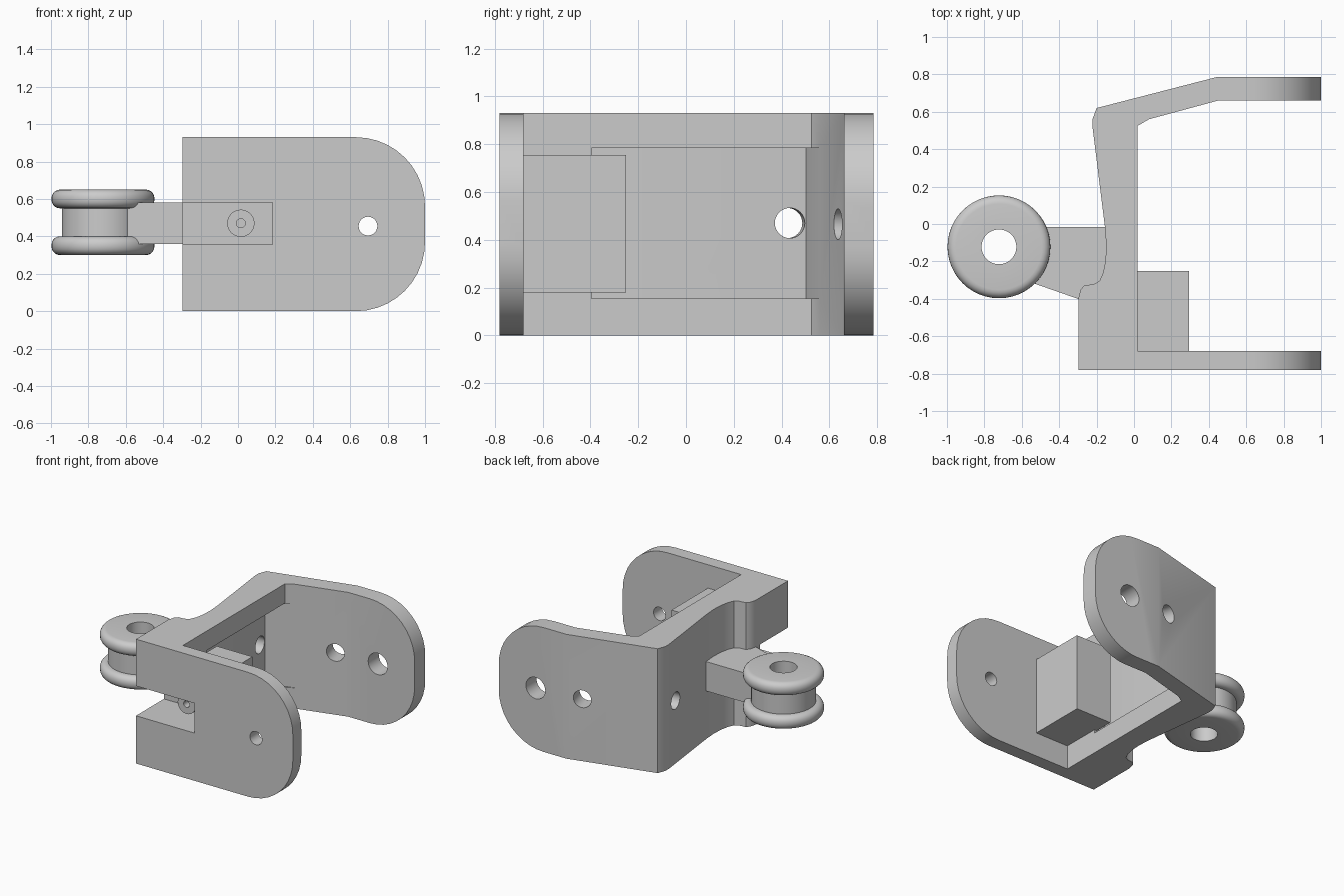
import bpy, bmesh, math
from mathutils import Matrix, Vector

if "Cube" in bpy.data.objects:
    bpy.data.objects.remove(bpy.data.objects["Cube"])


def obj_from_bm(name, bm):
    bmesh.ops.recalc_face_normals(bm, faces=bm.faces)
    me = bpy.data.meshes.new(name)
    bm.to_mesh(me)
    bm.free()
    ob = bpy.data.objects.new(name, me)
    bpy.context.collection.objects.link(ob)
    return ob


def prism(name, pts, lo, hi, axis='z'):
    """Extrude a polygon: (x, y) along z, or (x, z) along y."""
    bm = bmesh.new()
    put = (lambda p, h: (p[0], p[1], h)) if axis == 'z' else (lambda p, h: (p[0], h, p[1]))
    face = bm.faces.new([bm.verts.new(put(p, lo)) for p in pts])
    ext = bmesh.ops.extrude_face_region(bm, geom=[face])
    shift = Vector((0, 0, hi - lo)) if axis == 'z' else Vector((0, hi - lo, 0))
    bmesh.ops.translate(bm, vec=shift, verts=[v for v in ext['geom'] if isinstance(v, bmesh.types.BMVert)])
    return obj_from_bm(name, bm)


def rect(x0, x1, y0, y1):
    return [(x0, y0), (x1, y0), (x1, y1), (x0, y1)]


def rod(name, centre, direction, r, length):
    bm = bmesh.new()
    rot = Vector(direction).to_track_quat('Z', 'Y').to_matrix().to_4x4()
    bmesh.ops.create_cone(bm, cap_ends=True, segments=32, radius1=r, radius2=r, depth=length,
                          matrix=Matrix.Translation(centre) @ rot)
    return obj_from_bm(name, bm)


def boolean(target, other, op):
    mod = target.modifiers.new(op, 'BOOLEAN')
    mod.operation, mod.object, mod.solver = op, other, 'EXACT'
    bpy.context.view_layer.objects.active = target
    bpy.ops.object.modifier_apply(modifier=mod.name)
    bpy.data.objects.remove(other)


def smooth(ob, angle=30):
    bpy.ops.object.select_all(action='DESELECT')
    ob.select_set(True)
    bpy.context.view_layer.objects.active = ob
    bpy.ops.object.shade_smooth_by_angle(angle=math.radians(angle))


# Bracket: U-shaped plan extruded upward
H = 0.93
plan = [(1, -0.78), (1, -0.68), (0.02, -0.68), (0.02, 0.525), (0.08, 0.56), (0.45, 0.66), (1, 0.66),
        (1, 0.785), (0.44, 0.785), (-0.2, 0.62), (-0.222, 0.56), (-0.222, 0.52), (-0.155, -0.02),
        (-0.148, -0.12), (-0.153, -0.2), (-0.165, -0.26), (-0.185, -0.305), (-0.215, -0.322),
        (-0.265, -0.328), (-0.285, -0.35), (-0.298, -0.4), (-0.298, -0.78)]
bracket = prism('bracket', plan, 0, H)

# Rounded arm ends
r = 0.37
side = [(-0.5, 0)]
for zc, start in ((r, -90), (H - r, 0)):
    side += [(1 - r + r * math.cos(math.radians(start + i * 9)),
              zc + r * math.sin(math.radians(start + i * 9))) for i in range(11)]
side.append((-0.5, H))
boolean(bracket, prism('end_shape', side, -1, 1, 'y'), 'INTERSECT')

# Pocket inside the back web, then the inner block in front of it
pocket = [(0.08, 0.56), (-0.13, 0.503), (-0.07, -0.1), (-0.07, -0.395), (0.08, -0.395)]
boolean(bracket, prism('pocket', pocket, 0.155, 0.785), 'DIFFERENCE')
boolean(bracket, prism('block', rect(0.0, 0.295, -0.72, -0.25), 0.18, 0.755), 'UNION')

# Open slot in the front corner
boolean(bracket, prism('slot', rect(-0.5, 0.185, -0.9, -0.45), 0.357, 0.58), 'DIFFERENCE')

# Holes: front arm, back arm, slanted arm, web
for centre, direction, radius, length in (
        ((0.695, -0.73, 0.455), (0, 1, 0), 0.05, 0.4),
        ((0.695, 0.72, 0.46), (0, 1, 0), 0.08, 0.4),
        ((0.345, 0.695, 0.465), (-0.26, 0.966, 0), 0.065, 0.4),
        ((-0.16, 0.43, 0.47), (1, 0.12, 0), 0.063, 0.26)):
    boolean(bracket, rod('hole', centre, direction, radius, length), 'DIFFERENCE')
smooth(bracket)

# Screw boss in the slot
boss = rod('screw_boss', (0.015, -0.535, 0.47), (0, 1, 0), 0.073, 0.19)
boolean(boss, rod('boss_hole', (0.015, -0.62, 0.47), (0, 1, 0), 0.024, 0.2), 'DIFFERENCE')
smooth(boss)

# Arm carrying the roller
arm = prism('roller_arm', [(-0.6, -0.015), (-0.12, -0.015), (-0.12, -0.33), (-0.28, -0.407),
                           (-0.3, -0.4), (-0.6, -0.295)], 0.36, 0.58)

# Grooved roller: lathed section with rounded flanges
section = [(0.093, 0.3)]
for z0, z1 in ((0.3, 0.4), (0.55, 0.65)):
    f = 0.045
    flange = []
    for zc, start in ((z0 + f, -90), (z1 - f, 0)):
        flange += [(0.275 - f + f * math.cos(math.radians(start + i * 18)),
                    zc + f * math.sin(math.radians(start + i * 18))) for i in range(6)]
    if z0 == 0.3:
        section += flange + [(0.22, 0.4), (0.22, 0.55)]
    else:
        section += flange
section.append((0.093, 0.65))
bm = bmesh.new()
N = 48
rings = [[bm.verts.new((-0.722 + q * math.cos(2 * math.pi * i / N),
                        -0.122 + q * math.sin(2 * math.pi * i / N), z)) for q, z in section] for i in range(N)]
for i in range(N):
    a, b = rings[i], rings[(i + 1) % N]
    for j in range(len(section)):
        k = (j + 1) % len(section)
        bm.faces.new((a[j], b[j], b[k], a[k]))
smooth(obj_from_bm('roller', bm), 40)
